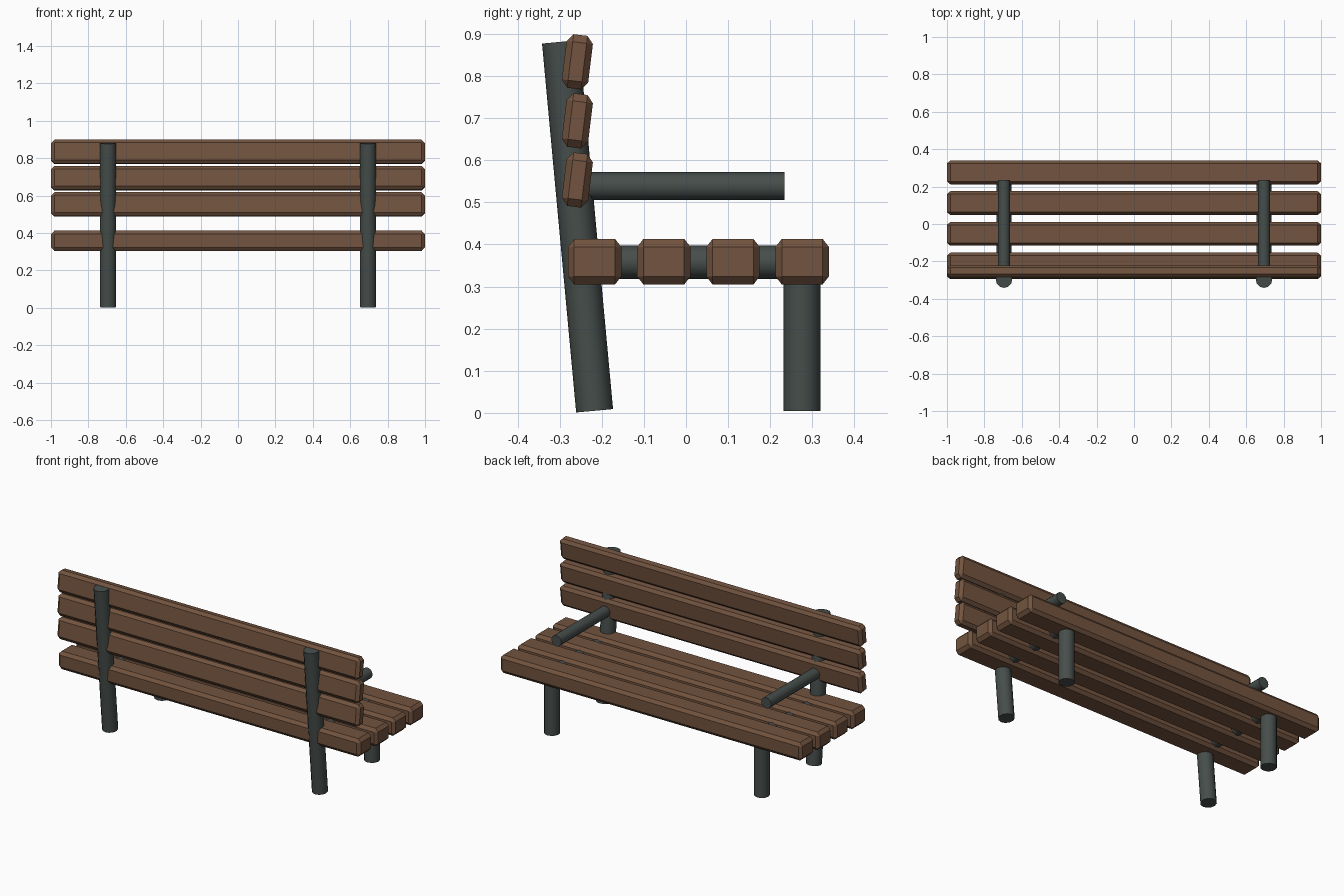
import bpy, bmesh, math
from mathutils import Vector

if "Cube" in bpy.data.objects:
    bpy.data.objects.remove(bpy.data.objects["Cube"])


def material(name, color):
    m = bpy.data.materials.new(name)
    m.diffuse_color = (*color, 1)
    m.use_nodes = True
    m.node_tree.nodes["Principled BSDF"].inputs["Base Color"].default_value = m.diffuse_color
    return m


WOOD = material("wood", (0.17, 0.088, 0.05))
METAL = material("metal", (0.06, 0.075, 0.07))


def plank(name, size, loc, chamfer, tilt=0.0):
    """Chamfered board; chamfer is given per axis."""
    bm = bmesh.new()
    bmesh.ops.create_cube(bm, size=1)
    bmesh.ops.scale(bm, vec=[s / c for s, c in zip(size, chamfer)], verts=bm.verts)
    bmesh.ops.bevel(bm, geom=bm.edges[:], offset=1, segments=1, affect='EDGES')
    bmesh.ops.scale(bm, vec=chamfer, verts=bm.verts)
    me = bpy.data.meshes.new(name)
    bm.to_mesh(me)
    bm.free()
    ob = bpy.data.objects.new(name, me)
    bpy.context.collection.objects.link(ob)
    ob.location = loc
    ob.rotation_euler.x = math.radians(tilt)
    me.materials.append(WOOD)


def tube(name, x, start, end, radius):
    """12-sided bar between two (y, z) points."""
    a, b = Vector((x, *start)), Vector((x, *end))
    dy, dz = end[0] - start[0], end[1] - start[1]
    bpy.ops.mesh.primitive_cylinder_add(
        vertices=12, radius=radius, depth=(b - a).length, location=(a + b) / 2,
        rotation=(math.atan2(-dy, dz), 0, 0))
    ob = bpy.context.object
    ob.name = name
    ob.data.materials.append(METAL)
    bpy.ops.object.shade_smooth_by_angle(angle=math.radians(40))


# Seat boards
for i in range(4):
    plank(f"seat_slat_{i + 1}", (2, 0.127, 0.108), (0, -0.217 + 0.1643 * i, 0.359),
          (0.018, 0.015, 0.019))

# Backrest boards, each tilted
for i in range(3):
    plank(f"back_slat_{i + 1}", (2, 0.063, 0.128), (0, -0.258, 0.553 + 0.1403 * i),
          (0.018, 0.015, 0.018), -7)

# Metal frame on both sides
for side, x in (("left", -0.695), ("right", 0.695)):
    tube(f"back_post_{side}", x, (-0.217, 0.005), (-0.298, 0.881), 0.044)
    tube(f"front_leg_{side}", x, (0.275, 0.005), (0.275, 0.38), 0.044)
    tube(f"seat_bar_{side}", x, (-0.24, 0.358), (0.275, 0.358), 0.0395)
    tube(f"armrest_{side}", x, (-0.265, 0.5385), (0.234, 0.5385), 0.033)
